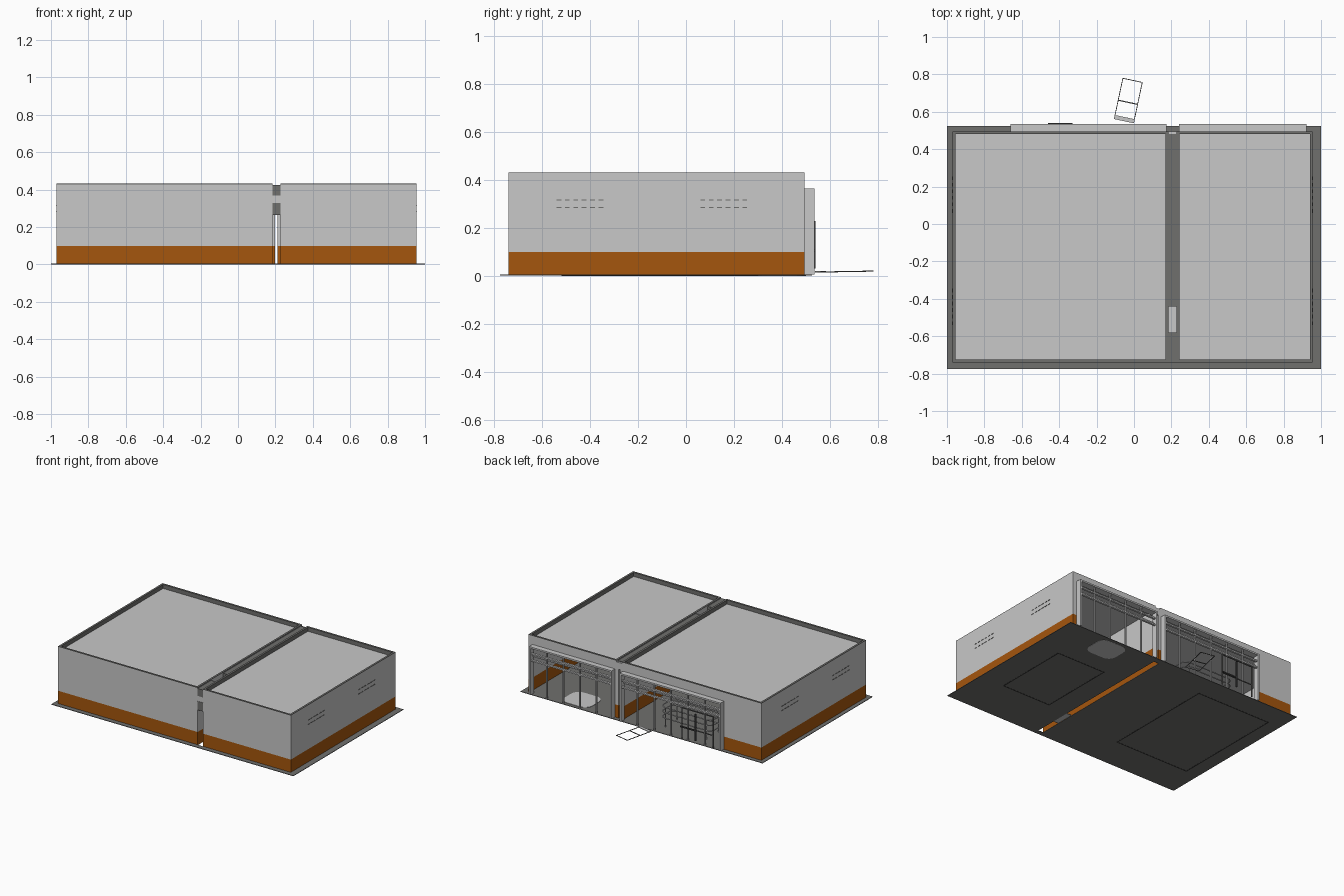
import bpy
import math
from mathutils import Vector

if "Cube" in bpy.data.objects:
    bpy.data.objects.remove(bpy.data.objects["Cube"], do_unlink=True)


def material(name, rgb):
    mat = bpy.data.materials.new(name)
    mat.use_nodes = True
    mat.diffuse_color = (*rgb, 1)
    mat.node_tree.nodes["Principled BSDF"].inputs["Base Color"].default_value = (*rgb, 1)
    return mat


LIGHT = material("light grey", (0.58, 0.58, 0.58))
ORANGE = material("burnt orange", (0.376, 0.093, 0.004))
DARK = material("dark grey", (0.16, 0.16, 0.155))
BLACK = material("charcoal", (0.04, 0.04, 0.04))


def boxes(name, mat, *bounds):
    """One object made of boxes given as x0, x1, y0, y1, z0, z1."""
    verts, faces = [], []
    for b in bounds:
        n = len(verts)
        verts += [(x, y, z) for x in b[:2] for y in b[2:4] for z in b[4:]]
        for f in ("0132", "4576", "0451", "2376", "0264", "1375"):
            faces.append([n + int(c) for c in f])
    mesh = bpy.data.meshes.new(name)
    mesh.from_pydata(verts, [], faces)
    mesh.materials.append(mat)
    obj = bpy.data.objects.new(name, mesh)
    bpy.context.collection.objects.link(obj)
    # consistent outward normals
    import bmesh
    bm = bmesh.new()
    bm.from_mesh(mesh)
    bmesh.ops.recalc_face_normals(bm, faces=bm.faces)
    bm.to_mesh(mesh)
    bm.free()
    return obj


def ring(x0, x1, y0, y1, z0, z1, t):
    """Four boxes forming a rectangular border of thickness t."""
    return [(x0, x1, y0, y0 + t, z0, z1), (x0, x1, y1 - t, y1, z0, z1),
            (x0, x0 + t, y0 + t, y1 - t, z0, z1), (x1 - t, x1, y0 + t, y1 - t, z0, z1)]


def tube(name, mat, pts, radius, cyclic=False):
    curve = bpy.data.curves.new(name, "CURVE")
    curve.dimensions = "3D"
    curve.bevel_depth = radius
    curve.bevel_resolution = 1
    spline = curve.splines.new("POLY")
    spline.points.add(len(pts) - 1)
    for p, co in zip(spline.points, pts):
        p.co = (*co, 1)
    spline.use_cyclic_u = cyclic
    curve.materials.append(mat)
    obj = bpy.data.objects.new(name, curve)
    bpy.context.collection.objects.link(obj)


def rounded(cx, cy, w, d, r, z):
    pts = []
    for i, (sx, sy) in enumerate([(1, 1), (-1, 1), (-1, -1), (1, -1)]):
        for k in range(5):
            a = math.radians(90 * i + 22.5 * k)
            pts.append((cx + sx * (w / 2 - r) + r * math.cos(a),
                        cy + sy * (d / 2 - r) + r * math.sin(a), z))
    return pts


FRONT, BACK, TOP, BAND, HEAD, T = -0.74, 0.495, 0.432, 0.1, 0.365, 0.012
GAP0, GAP1 = 0.184, 0.227

# Ground slab, open along parts of the gap
boxes("ground_slab", DARK,
      (-1, GAP0, -0.775, 0.525, 0.001, 0.005), (GAP1, 1, -0.775, 0.525, 0.001, 0.005),
      (GAP0, GAP1, -0.775, FRONT, 0.001, 0.005), (GAP0, GAP1, 0.48, 0.525, 0.001, 0.005))
boxes("gap_bridge", LIGHT, (GAP0, GAP1, -0.58, -0.44, 0.003, 0.006))
boxes("underside_outlines", BLACK,
      *ring(-0.9, -0.28, -0.52, 0.35, 0, 0.001, 0.008),
      *ring(0.39, 0.8, -0.43, 0.155, 0, 0.001, 0.008))

# The two units: outer x range and shopfront x range
units = {"large": (-0.97, GAP0, -0.66, 0.175), "small": (GAP1, 0.955, 0.24, 0.922)}
for unit, (x0, x1, o0, o1) in units.items():
    # Walls with an orange lower band
    plan = [(x0, x1, FRONT, FRONT + T), (x0, x0 + T, FRONT + T, BACK),
            (x1 - T, x1, FRONT + T, BACK)]
    for a, b in ((x0 + T, o0), (o1, x1 - T)):
        if b - a > 0.002:
            plan.append((a, b, BACK - T, BACK))
    boxes(unit + "_lower_walls", ORANGE, *[(*p, 0.002, BAND) for p in plan])
    boxes(unit + "_upper_walls", LIGHT, *[(*p, BAND, TOP - 0.003) for p in plan],
          (o0, o1, BACK - T, BACK, HEAD, TOP - 0.003))

    # Roof, parapet lining and coping
    boxes(unit + "_roof", LIGHT, (x0 + T, x1 - T, FRONT + T, BACK - T, 0.392, 0.402))
    boxes(unit + "_parapet_lining", DARK,
          *ring(x0 + T, x1 - T, FRONT + T, BACK - T, 0.4, TOP - 0.003, 0.003))
    boxes(unit + "_coping", DARK, *ring(x0, x1, FRONT, BACK, TOP - 0.003, TOP, T + 0.003))

    # Shopfront casing, mullions and rails
    boxes(unit + "_shopfront_casing", LIGHT,
          (o0, o1, BACK - T, 0.535, HEAD - 0.012, HEAD),
          (o0, o0 + 0.012, BACK, 0.535, 0.005, HEAD - 0.012),
          (o1 - 0.012, o1, BACK, 0.535, 0.005, HEAD - 0.012))
    bays = 6 if unit == "large" else 5
    step = (o1 - o0) / bays
    boxes(unit + "_mullions", LIGHT,
          *[(o0 + step * i - 0.004, o0 + step * i + 0.004, 0.515, 0.527, 0.005, HEAD - 0.012)
            for i in range(1, bays)])
    boxes(unit + "_rails", LIGHT,
          *[(o0 + 0.012, o1 - 0.012, 0.513, 0.529, z, z + 0.01) for z in (0.255, 0.305)],
          (o0 + 0.012, o1 - 0.012, 0.497, 0.507, 0.28, 0.288))

# Gap between the units: stacked cover beams and back strips
spans = ((FRONT, -0.58), (-0.44, 0.48))
boxes("gap_cover", DARK, *[(GAP0, GAP1, a, b, 0.37, 0.425) for a, b in spans])
boxes("gap_light_beam", LIGHT, *[(GAP0, GAP1, a + 0.002, b, 0.33, 0.37) for a, b in spans])
boxes("gap_lower_beam", DARK, *[(GAP0, GAP1, a, b, 0.265, 0.33) for a, b in spans])
strips = ((GAP0, 0.198), (0.212, GAP1))
boxes("gap_back_strips", LIGHT, *[(a, b, 0.48, BACK, BAND, 0.37) for a, b in strips],
      (GAP0, GAP1, 0.48, BACK, 0.37, 0.42))
boxes("gap_back_base", ORANGE, *[(a, b, 0.48, BACK, 0.005, BAND) for a, b in strips])

# Dashed vent slots on both side walls
slots = []
for xa, xb in ((-0.973, -0.97), (0.955, 0.958)):
    for start in (-0.54, 0.06):
        for row in (0.283, 0.315):
            for i in range(6):
                y = start + 0.035 * i
                slots.append((xa, xb, y, y + 0.02, row, row + 0.004))
boxes("vent_slots", DARK, *slots)

# Door leaf in the large shopfront with pull bars
boxes("door_frame", DARK, (-0.6, -0.594, 0.527, 0.533, 0.01, 0.245),
      (-0.34, -0.334, 0.527, 0.533, 0.01, 0.245), (-0.6, -0.334, 0.527, 0.533, 0.24, 0.246),
      (-0.6, -0.334, 0.527, 0.533, 0.1, 0.106))
boxes("door_pulls", BLACK, (-0.46, -0.45, 0.535, 0.541, 0.03, 0.23),
      (-0.46, -0.33, 0.535, 0.541, 0.1, 0.11))

# Loose door frame lying on the ground behind
leaf = boxes("loose_door_frame", DARK, *ring(-0.055, 0.055, 0, 0.225, 0, 0.004, 0.004),
             (-0.051, 0.051, 0.1, 0.106, 0, 0.004))
foot = boxes("loose_door_foot", LIGHT, (-0.055, 0.055, 0, 0.022, 0.001, 0.006))
for part in (leaf, foot):
    part.location = Vector((-0.054, 0.55, 0.014))
    part.rotation_euler = (math.radians(1), 0, math.radians(-12))

# Rounded mat in the small unit
outline = rounded(0.58, 0.4, 0.23, 0.2, 0.06, 0)
mesh = bpy.data.meshes.new("rounded_mat")
n = len(outline)
mesh.from_pydata([(x, y, z) for z in (0, 0.008) for x, y, _ in outline], [],
                 [list(reversed(range(n))), list(range(n, 2 * n))] +
                 [[i, (i + 1) % n, n + (i + 1) % n, n + i] for i in range(n)])
mesh.materials.append(LIGHT)
bpy.context.collection.objects.link(bpy.data.objects.new("rounded_mat", mesh))

# Rounded display rack in the large unit
for z in (0.07, 0.11, 0.15):
    tube("rack_rail", LIGHT, rounded(-0.3, 0.36, 0.42, 0.14, 0.04, z), 0.004, True)
for x in (-0.47, -0.13):
    for y in (0.29, 0.43):
        tube("rack_leg", LIGHT, [(x, y, 0.005), (x, y, 0.15)], 0.004)
